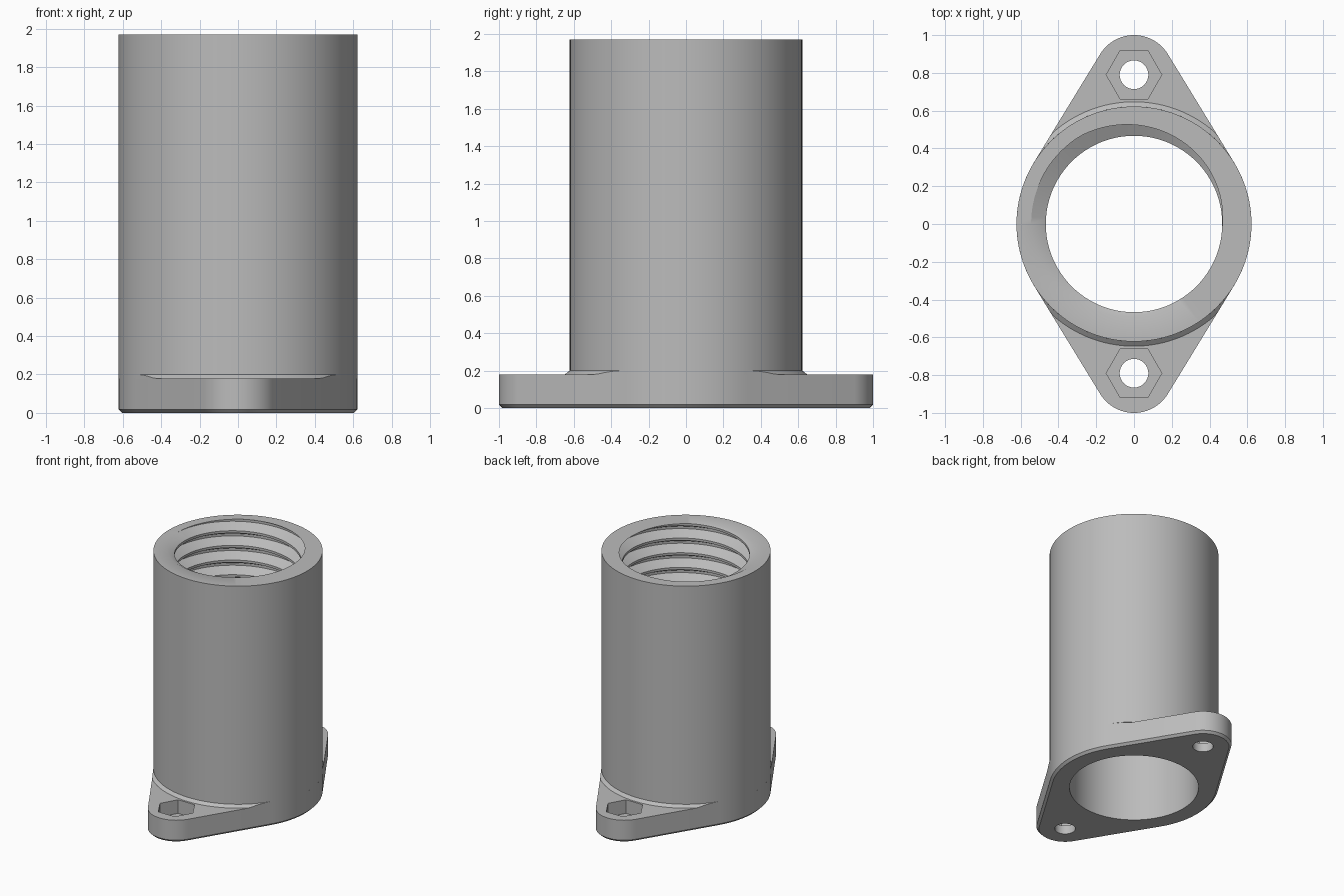
import bpy, bmesh
from math import pi, sin, cos, asin, radians

cube = bpy.data.objects.get("Cube")
if cube:
    bpy.data.objects.remove(cube, do_unlink=True)

R, BORE, TOP = 0.622, 0.475, 1.97          # tube outer radius, bore, height
EAR_Y, EAR_R, PLATE = 0.79, 0.21, 0.18     # flange ears and thickness
PITCH, CREST, ROOT, THREAD_END = 0.119, 0.467, 0.545, 0.6
N = 96
BETA = asin((R - EAR_R) / EAR_Y)           # direction of the straight flange sides

grey = bpy.data.materials.new("plain grey")
grey.use_nodes = True
grey.diffuse_color = (0.5, 0.5, 0.5, 1)
grey.node_tree.nodes["Principled BSDF"].inputs["Base Color"].default_value = (0.5, 0.5, 0.5, 1)


def finish(bm, name):
    bmesh.ops.remove_doubles(bm, verts=bm.verts, dist=1e-5)
    bmesh.ops.recalc_face_normals(bm, faces=bm.faces)
    mesh = bpy.data.meshes.new(name)
    bm.to_mesh(mesh)
    bm.free()
    mesh.materials.append(grey)
    obj = bpy.data.objects.new(name, mesh)
    bpy.context.collection.objects.link(obj)
    return obj


def activate(obj):
    bpy.ops.object.select_all(action='DESELECT')
    obj.select_set(True)
    bpy.context.view_layer.objects.active = obj


def smooth(obj):
    activate(obj)
    bpy.ops.object.shade_smooth_by_angle(angle=radians(28))


def skin(bm, rows):
    """Quads between successive rows of points; clamped quads may collapse."""
    grid = [[bm.verts.new(p) for p in row] for row in rows]
    for a, b in zip(grid, grid[1:]):
        for j in range(len(a) - 1):
            bm.faces.new((a[j], a[j + 1], b[j + 1], b[j]))


def ring(radius, z):
    return [(radius * cos(2 * pi * j / N), radius * sin(2 * pi * j / N), z) for j in range(N + 1)]


def outline(inset, z):
    """Closed flange outline: two wide side arcs and two ear arcs."""
    pts = []
    for k, (cy, r, a0, a1) in enumerate([
            (0, R, -BETA, BETA), (EAR_Y, EAR_R, BETA, pi - BETA),
            (0, R, pi - BETA, pi + BETA), (-EAR_Y, EAR_R, pi + BETA, 2 * pi - BETA)]):
        for i in range(25):
            a = a0 + (a1 - a0) * i / 24
            pts.append(((r - inset) * cos(a), cy + (r - inset) * sin(a), z))
    return pts + pts[:1]


def cut(obj, radius, sides, y, z0, z1):
    """Drill a round or hexagonal hole."""
    bm = bmesh.new()
    bmesh.ops.create_cone(bm, cap_ends=True, segments=sides, radius1=radius,
                          radius2=radius, depth=z1 - z0)
    # put the corners of six-sided pockets on the x axis
    turn = pi / 2 - pi / 3 if sides == 6 else 0
    for v in bm.verts:
        x, w = v.co.x, v.co.y
        v.co = (x * cos(turn) - w * sin(turn), x * sin(turn) + w * cos(turn) + y,
                v.co.z + (z0 + z1) / 2)
    cutter = finish(bm, "hole_cutter")
    cutter.hide_render = True
    mod = obj.modifiers.new("hole", 'BOOLEAN')
    mod.operation, mod.solver, mod.object = 'DIFFERENCE', 'EXACT', cutter
    activate(obj)
    bpy.ops.object.modifier_apply(modifier=mod.name)
    bpy.data.objects.remove(cutter, do_unlink=True)


# Flange plate with chamfered lower edge, bore, bolt holes and nut pockets
bm = bmesh.new()
skin(bm, [outline(0.018, 0), outline(0, 0.018), outline(0, PLATE)])
bmesh.ops.remove_doubles(bm, verts=bm.verts, dist=1e-5)
bmesh.ops.holes_fill(bm, edges=[e for e in bm.edges if e.is_boundary], sides=0)
flange = finish(bm, "flange")
cut(flange, BORE, N, 0, -0.1, 0.3)
for side in (-1, 1):
    cut(flange, 0.076, 32, side * EAR_Y, -0.1, 0.3)
    cut(flange, 0.147, 6, side * EAR_Y, 0.07, 0.3)
smooth(flange)

# Sloped collars where the tube meets each ear, trimmed by the flange sides
for side, name in ((-1, "front_collar"), (1, "back_collar")):
    bm = bmesh.new()
    top, edge, foot = [], [], []
    for j in range(49):
        a = BETA + (pi - 2 * BETA) * j / 48
        off = min(a - BETA, pi - BETA - a)
        r = min(R + 0.025, R / cos(off))
        for row, rad, z in ((top, R, PLATE + 0.02),
                            (edge, r, PLATE + 0.02 - (r - R) * 0.8), (foot, r, PLATE)):
            row.append((rad * cos(a) * side, rad * sin(a) * side, z))
    skin(bm, [top, edge, foot])
    smooth(finish(bm, name))


# Tube with an internal helical thread in its upper part
def thread_radius(phase):
    d = abs((phase + 0.5) % 1 - 0.5)       # distance from the groove centre
    return CREST + (ROOT - CREST) * min(1, max(0, (0.42 - d) / 0.34))


bm = bmesh.new()
KEYS = (0.08, 0.42, 0.58, 0.92)
START = TOP - PITCH * 150 / 360            # groove leaves the rim on this bearing
turns = int((TOP - THREAD_END) / PITCH) + 3
rows = [ring(BORE, PLATE), ring(BORE, THREAD_END)]
for t in range(-turns, 3):
    for key in KEYS:
        row = []
        for j in range(N + 1):
            a = 2 * pi * j / N
            z = START + PITCH * (t + key + j / N)
            z = min(TOP, max(THREAD_END, z))
            r = thread_radius((z - START) / PITCH - j / N)
            row.append((r * cos(a), r * sin(a), z))
        rows.append(row)
rows += [ring(R, TOP), ring(R, PLATE)]
skin(bm, rows)
bmesh.ops.dissolve_degenerate(bm, dist=1e-5, edges=bm.edges)
smooth(finish(bm, "threaded_tube"))
